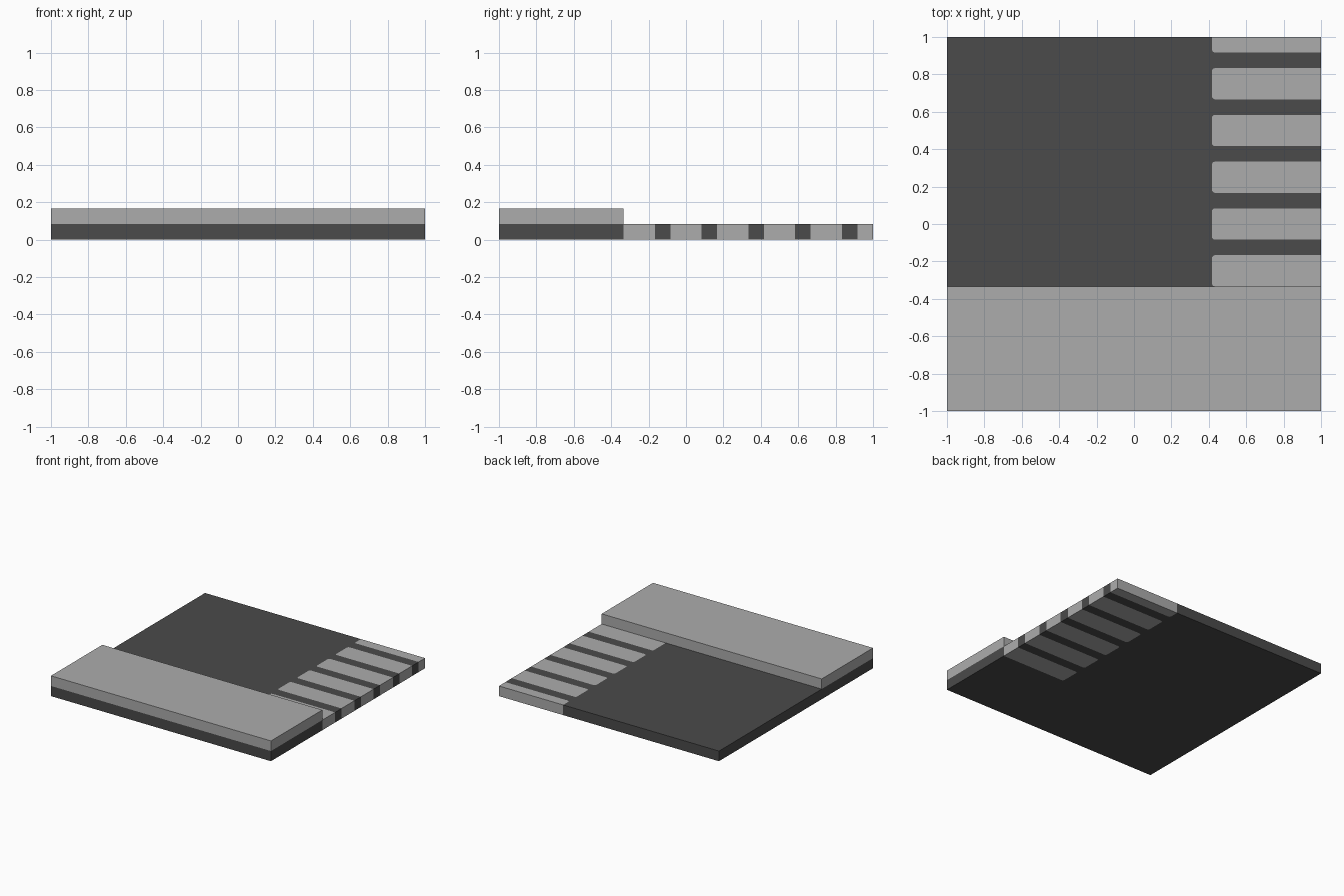
import bpy, bmesh, math

if "Cube" in bpy.data.objects:
    bpy.data.objects.remove(bpy.data.objects["Cube"], do_unlink=True)

U = 1 / 12            # layout module: slab thickness and gap between stripes
INNER = 5 * U         # inner end of the crossing stripes
R = 0.016             # stripe corner radius


def material(name, v):
    m = bpy.data.materials.new(name)
    m.use_nodes = True
    m.diffuse_color = (v, v, v, 1)
    m.node_tree.nodes["Principled BSDF"].inputs["Base Color"].default_value = (v, v, v, 1)
    return m


def prism(name, outline, z0, z1, mat):
    """Extrude a flat outline from z0 up to z1."""
    bm = bmesh.new()
    face = bm.faces.new([bm.verts.new((x, y, z0)) for x, y in outline])
    ext = bmesh.ops.extrude_face_region(bm, geom=[face])
    top = [g for g in ext["geom"] if isinstance(g, bmesh.types.BMVert)]
    bmesh.ops.translate(bm, verts=top, vec=(0, 0, z1 - z0))
    bmesh.ops.recalc_face_normals(bm, faces=bm.faces)
    me = bpy.data.meshes.new(name)
    bm.to_mesh(me)
    bm.free()
    me.materials.append(mat)
    ob = bpy.data.objects.new(name, me)
    bpy.context.collection.objects.link(ob)
    return ob


def corner(cy, start):
    """Quarter arc at an inner stripe corner, sweeping clockwise."""
    return [(INNER + R + R * math.cos(math.radians(start - a)),
             cy + R * math.sin(math.radians(start - a))) for a in (0, 30, 60, 90)]


asphalt = material("dark asphalt", 0.069)
concrete = material("light concrete", 0.413)

# Crossing stripes, front to back; the last is a half stripe at the edge
slots = []
for i in range(6):
    y0 = (-4 + 3 * i) * U
    path = [(1, y0)] + corner(y0 + R, 270)
    if i < 5:
        y1 = y0 + 2 * U
        path += corner(y1 - R, 180) + [(1, y1)]
        outline = path
    else:
        path += [(INNER, 1)]
        outline = path + [(1, 1)]
    prism(f"crossing_stripe_{i + 1}", outline, 0, U, concrete)
    slots += path

# Road slab, notched to hold the stripes
prism("road_slab", [(-1, -1), (1, -1)] + slots + [(-1, 1)], 0, U, asphalt)

# Raised pavement along the front
prism("pavement", [(-1, -1), (1, -1), (1, -4 * U), (-1, -4 * U)], U, 2 * U, concrete)
